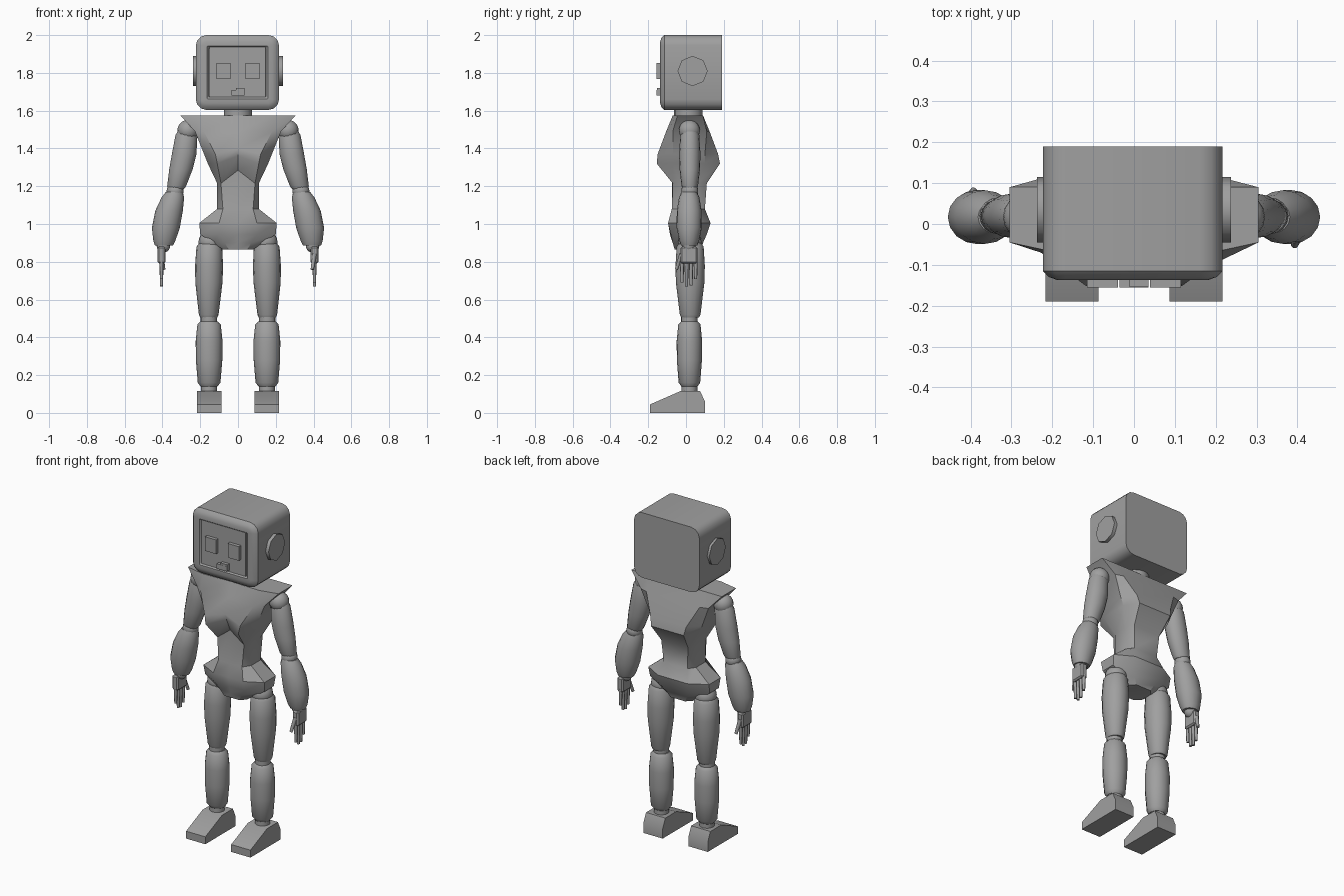
import bpy, bmesh, math
from mathutils import Vector, Matrix

default_cube = bpy.data.objects.get("Cube")
if default_cube:
    bpy.data.objects.remove(default_cube, do_unlink=True)

COLOUR = (0.35, 0.35, 0.35, 1)
grey = bpy.data.materials.new("plain grey")
grey.use_nodes = True
grey.diffuse_color = COLOUR
grey.node_tree.nodes["Principled BSDF"].inputs["Base Color"].default_value = COLOUR


def finish(name, bm, angle=35):
    """Turn a bmesh into a named, shaded, coloured object."""
    bmesh.ops.recalc_face_normals(bm, faces=bm.faces[:])
    mesh = bpy.data.meshes.new(name)
    bm.to_mesh(mesh)
    bm.free()
    mesh.materials.append(grey)
    obj = bpy.data.objects.new(name, mesh)
    bpy.context.collection.objects.link(obj)
    bpy.ops.object.select_all(action="DESELECT")
    obj.select_set(True)
    bpy.context.view_layer.objects.active = obj
    bpy.ops.object.shade_smooth_by_angle(angle=math.radians(angle))
    return obj


def loft(name, rings, angle=35):
    """Skin a stack of equal rings and cap both ends."""
    bm = bmesh.new()
    loops = [[bm.verts.new(point) for point in ring] for ring in rings]
    count = len(loops[0])
    for low, high in zip(loops, loops[1:]):
        for i in range(count):
            j = (i + 1) % count
            bm.faces.new((low[i], low[j], high[j], high[i]))
    bm.faces.new(loops[0])
    bm.faces.new(loops[-1])
    return finish(name, bm, angle)


def box(name, centre, size, bevel=0):
    bm = bmesh.new()
    bmesh.ops.create_cube(bm, size=1)
    bmesh.ops.scale(bm, vec=size, verts=bm.verts)
    bmesh.ops.translate(bm, vec=centre, verts=bm.verts)
    if bevel:
        bmesh.ops.bevel(bm, geom=bm.edges[:], offset=bevel, segments=1, affect="EDGES")
    return finish(name, bm)


def ball(name, centre, radius):
    bm = bmesh.new()
    bmesh.ops.create_uvsphere(bm, u_segments=16, v_segments=10, radius=radius,
                              matrix=Matrix.Translation(centre))
    return finish(name, bm)


def rod(name, start, end, radius, sides=8, end_radius=None):
    start, end = Vector(start), Vector(end)
    turn = (end - start).to_track_quat("Z", "Y").to_matrix().to_4x4()
    bm = bmesh.new()
    bmesh.ops.create_cone(bm, cap_ends=True, segments=sides, radius1=radius,
                          radius2=end_radius or radius, depth=(end - start).length,
                          matrix=Matrix.Translation((start + end) / 2) @ turn)
    return finish(name, bm, 50)


def limb(name, side, profile, y, stretch=1.0):
    """Round limb from (axis x, height, radius) rows."""
    steps = [math.tau * i / 16 for i in range(16)]
    loft(name, [[(side * x + r * math.cos(a), y + r * stretch * math.sin(a), z) for a in steps]
                for x, z, r in profile], 40)


# Torso: height, half width, side front/back y, corner half width, front/back y,
# then the centre-line front y and its rise above the ring
torso_rows = [
    (0.865, 0.08, -0.03, 0.05, 0.05, -0.06, 0.08, -0.06, 0),
    (0.90, 0.13, -0.03, 0.06, 0.07, -0.07, 0.09, -0.07, 0),
    (0.945, 0.2, -0.03, 0.06, 0.1, -0.08, 0.11, -0.085, 0),
    (1.005, 0.205, -0.04, 0.07, 0.1, -0.095, 0.13, -0.095, 0),
    (1.08, 0.11, -0.03, 0.06, 0.08, -0.075, 0.1, -0.075, 0),
    (1.215, 0.11, -0.03, 0.06, 0.09, -0.07, 0.11, -0.075, 0.07),
    (1.32, 0.16, -0.07, 0.1, 0.11, -0.155, 0.18, -0.11, 0.04),
    (1.37, 0.18, -0.07, 0.1, 0.12, -0.15, 0.17, -0.125, 0.03),
    (1.49, 0.228, -0.07, 0.11, 0.18, -0.105, 0.125, -0.095, 0),
    (1.575, 0.305, -0.045, 0.09, 0.19, -0.07, 0.09, -0.065, 0),
]
torso_rings = []
for z, w, side_front, side_back, cw, front, back, mid, rise in torso_rows:
    half = [(cw, front), (w, side_front), (w, side_back), (cw, back)]
    torso_rings.append([(0, mid, z + rise)] + [(x, y, z) for x, y in half]
                       + [(-x, y, z) for x, y in reversed(half)])
loft("torso", torso_rings)
rod("neck", (0, 0.012, 1.56), (0, 0.012, 1.63), 0.075, 16)

# Head: rounded box with a raised rim around the face
HEAD_X, HEAD_Z = -0.003, 1.802


def rounded_ring(y, inset):
    w, h, r = 0.22 - inset, 0.198 - inset, max(0.055 - inset, 0.006)
    ring = []
    for quarter, (sx, sz) in enumerate([(1, 1), (-1, 1), (-1, -1), (1, -1)]):
        for step in range(4):
            a = math.pi / 2 * (quarter + step / 3)
            ring.append((HEAD_X + sx * (w - r) + r * math.cos(a), y,
                         HEAD_Z + sz * (h - r) + r * math.sin(a)))
    return ring


loft("head", [rounded_ring(y, inset) for y, inset in
              [(0.19, 0), (-0.115, 0), (-0.13, 0.015), (-0.137, 0.035),
               (-0.137, 0.058), (-0.125, 0.068)]], 40)

# Face
box("screen", (HEAD_X, -0.126, 1.805), (0.298, 0.016, 0.266))
box("mouth", (0, -0.142, 1.695), (0.07, 0.026, 0.03))
box("mouth_tab", (0.012, -0.142, 1.715), (0.046, 0.024, 0.012))

FOOT_PROFILE = [(-0.19, 0), (-0.19, 0.045), (-0.03, 0.115), (0.075, 0.115),
                (0.1, 0.06), (0.1, 0)]

for side, label in ((1, "left"), (-1, "right")):
    box(label + "_eye", (side * 0.077, -0.142, 1.81), (0.075, 0.026, 0.086))
    rod(label + "_ear", (side * 0.2, 0.035, 1.81), (side * 0.237, 0.035, 1.81), 0.08, 8)

    # Arm
    ball(label + "_shoulder", (side * 0.265, 0.018, 1.495), 0.056)
    limb(label + "_upper_arm", side,
         [(0.27, 1.5, 0.045), (0.273, 1.47, 0.058), (0.285, 1.37, 0.065),
          (0.302, 1.29, 0.062), (0.325, 1.2, 0.05), (0.328, 1.185, 0.042)], 0.02, 0.87)
    ball(label + "_elbow", (side * 0.333, 0.02, 1.175), 0.045)
    limb(label + "_forearm", side,
         [(0.337, 1.17, 0.045), (0.345, 1.14, 0.06), (0.365, 1.07, 0.073),
          (0.382, 0.98, 0.074), (0.39, 0.91, 0.058), (0.392, 0.885, 0.047)], 0.017, 0.9)
    ball(label + "_wrist", (side * 0.395, 0.015, 0.885), 0.036)

    # Hand, with the thumb turned to opposite ends on the two sides
    palm_x, palm_y = side * 0.405, 0.015
    box(label + "_palm", (palm_x, palm_y, 0.835), (0.04, 0.09, 0.09), 0.008)
    for n, tip in enumerate([0.69, 0.67, 0.675, 0.71]):
        y = palm_y + side * (0.024 * n - 0.036)
        rod(f"{label}_finger_{n}", (palm_x, y, 0.81), (palm_x, y, tip), 0.011, 8, 0.008)
    rod(label + "_thumb", (palm_x, palm_y - side * 0.04, 0.84),
        (palm_x - side * 0.012, palm_y - side * 0.066, 0.76), 0.012, 8, 0.009)

    # Leg
    ball(label + "_hip", (side * 0.147, 0.02, 0.905), 0.062)
    limb(label + "_thigh", side,
         [(0.15, 0.9, 0.055), (0.152, 0.88, 0.068), (0.153, 0.78, 0.074),
          (0.154, 0.69, 0.072), (0.155, 0.52, 0.052), (0.155, 0.505, 0.045)], 0.022, 1.05)
    rod(label + "_knee", (side * 0.155, 0.017, 0.46), (side * 0.155, 0.017, 0.515), 0.043, 16)
    limb(label + "_shin", side,
         [(0.153, 0.485, 0.045), (0.153, 0.468, 0.062), (0.153, 0.38, 0.071),
          (0.153, 0.28, 0.07), (0.153, 0.16, 0.06), (0.153, 0.14, 0.045)], 0.018, 0.95)
    rod(label + "_ankle", (side * 0.153, 0.018, 0.1), (side * 0.153, 0.018, 0.15), 0.042, 16)

    # Foot
    loft(label + "_foot", [[(side * x, y, z) for y, z in FOOT_PROFILE]
                           for x in (0.087, 0.217)], 30)
